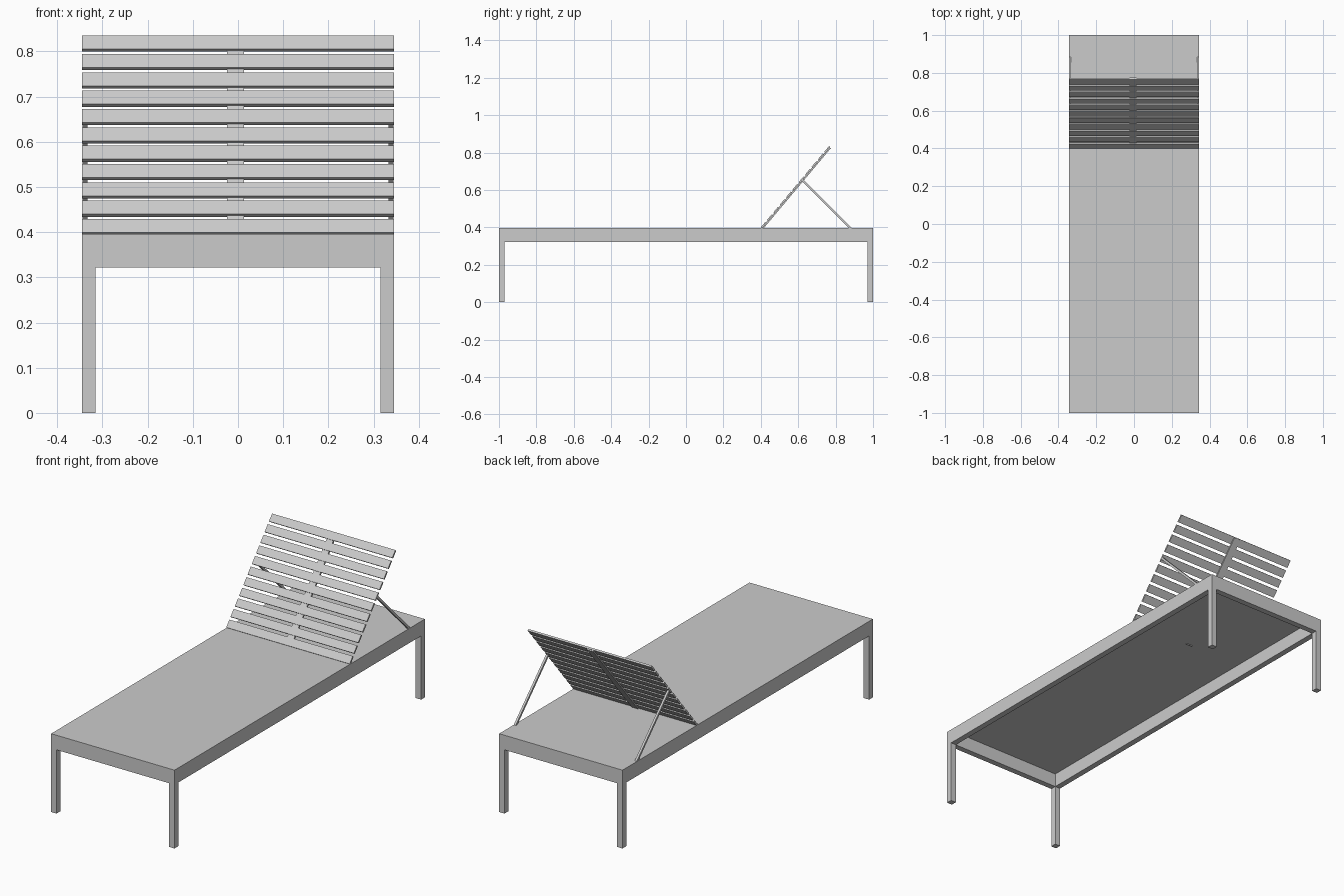
import bpy, math
from mathutils import Vector, Matrix

if "Cube" in bpy.data.objects:
    bpy.data.objects.remove(bpy.data.objects["Cube"])

HX, HY = 0.345, 1.0          # half width, half length
TOP, LOW, T = 0.396, 0.322, 0.03


def box(name, lo, hi, matrix=None):
    """Box between two corners, optionally placed by a matrix."""
    lo, hi = Vector(lo), Vector(hi)
    c, d = (lo + hi) / 2, (hi - lo) / 2
    verts = [c + Vector((sx * d.x, sy * d.y, sz * d.z))
             for sx in (-1, 1) for sy in (-1, 1) for sz in (-1, 1)]
    if matrix:
        verts = [matrix @ v for v in verts]
    faces = [(0, 1, 3, 2), (4, 6, 7, 5), (0, 4, 5, 1),
             (2, 3, 7, 6), (0, 2, 6, 4), (1, 5, 7, 3)]
    me = bpy.data.meshes.new(name)
    me.from_pydata(verts, [], faces)
    ob = bpy.data.objects.new(name, me)
    bpy.context.collection.objects.link(ob)
    return ob


# Thin lounging surface
box("bed_panel", (-HX, -HY, TOP - 0.004), (HX, HY, TOP))

# Apron rails and legs
for s in (-1, 1):
    xs = sorted((s * HX, s * (HX - T)))
    ys = sorted((s * HY, s * (HY - T)))
    box("side_rail", (xs[0], -HY, LOW), (xs[1], HY, TOP - 0.004))
    box("end_rail", (-HX + T, ys[0], LOW), (HX - T, ys[1], TOP - 0.004))
    for e in (-1, 1):
        yl = sorted((e * HY, e * (HY - T)))
        box("leg", (xs[0], yl[0], 0), (xs[1], yl[1], LOW))

# Reclined backrest: local y runs up the slope, local z is its front normal
back = Matrix.Translation((0, 0.399, 0.399)) @ Matrix.Rotation(math.radians(50), 4, 'X')
PITCH, SLAT, THICK, COUNT = 0.053, 0.039, 0.009, 11
for i in range(COUNT):
    box("back_slat", (-HX, i * PITCH, -THICK), (HX, i * PITCH + SLAT, 0), back)
box("back_spine", (-0.024, -0.002, -0.015), (0.013, (COUNT - 1) * PITCH + SLAT - 0.003, -0.005), back)

# Prop struts behind the backrest
a, b = Vector((0, 0.617, 0.657)), Vector((0, 0.881, 0.393))
d = b - a
strut = Matrix.Translation(a) @ Matrix.Rotation(math.atan2(d.z, d.y), 4, 'X')
for s in (-1, 1):
    xs = sorted((s * 0.333, s * 0.344))
    box("prop_strut", (xs[0], 0, -0.0055), (xs[1], d.length, 0.0055), strut)
